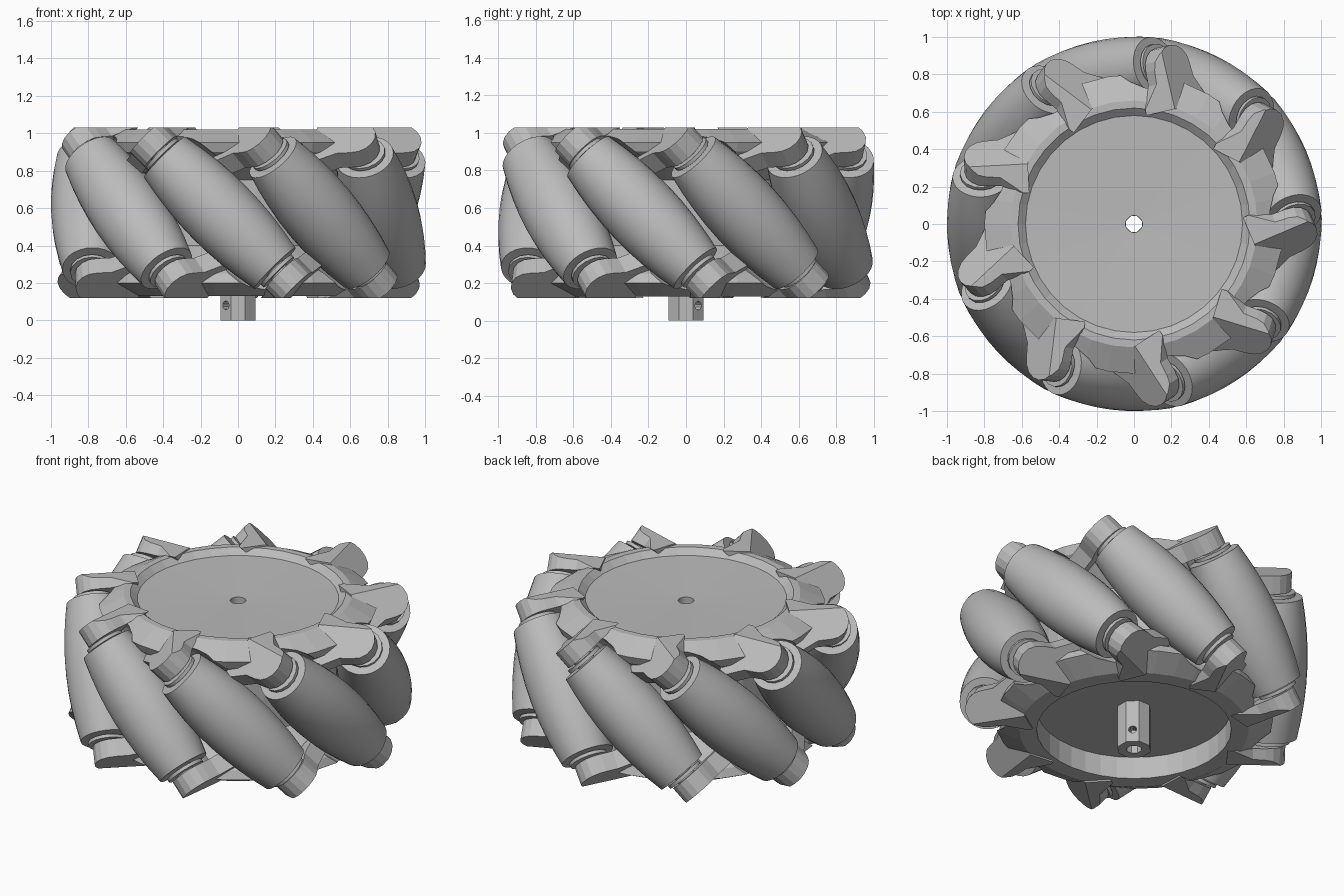
import bpy, bmesh, math
from mathutils import Matrix, Vector

if "Cube" in bpy.data.objects:
    bpy.data.objects.remove(bpy.data.objects["Cube"])

grey = bpy.data.materials.new("plain_grey")
grey.diffuse_color = (0.5, 0.5, 0.5, 1)
grey.use_nodes = True
grey.node_tree.nodes["Principled BSDF"].inputs["Base Color"].default_value = grey.diffuse_color
N, AXIS_R, MID_Z, LOW, HIGH = 9, 0.80, 0.575, 0.12, 1.03


def finish(name, bm, smooth=None):
    bmesh.ops.recalc_face_normals(bm, faces=bm.faces)
    me = bpy.data.meshes.new(name)
    bm.to_mesh(me)
    bm.free()
    ob = bpy.data.objects.new(name, me)
    bpy.context.collection.objects.link(ob)
    me.materials.append(grey)
    bpy.ops.object.select_all(action='DESELECT')
    ob.select_set(True)
    bpy.context.view_layer.objects.active = ob
    if smooth:
        bpy.ops.object.shade_smooth_by_angle(angle=math.radians(smooth))
    return ob


def lathe(name, prof, n, mat=Matrix(), closed=False, smooth=None, turn=0):
    """Spin (radius, height) points about local z; closed joins last to first."""
    bm = bmesh.new()
    rings = [[bm.verts.new(mat @ Vector((r * math.cos(turn + math.tau * i / n),
                                         r * math.sin(turn + math.tau * i / n), z)))
              for i in range(n)] for r, z in prof]
    pairs = list(zip(rings, rings[1:]))
    if closed:
        pairs.append((rings[-1], rings[0]))
    else:
        bm.faces.new(rings[0])
        bm.faces.new(rings[-1])
    for a, b in pairs:
        for i in range(n):
            j = (i + 1) % n
            bm.faces.new((a[i], a[j], b[j], b[i]))
    return finish(name, bm, smooth)


def cut(ob, cutter):
    m = ob.modifiers.new("cut", 'BOOLEAN')
    m.operation, m.solver, m.object = 'DIFFERENCE', 'EXACT', cutter
    bpy.context.view_layer.objects.active = ob
    bpy.ops.object.modifier_apply(modifier=m.name)
    bpy.data.objects.remove(cutter)


def frame(k):
    """Local x points outward, local z runs along the 45 degree roller axis."""
    a = math.radians(-97 + 360 / N * k)
    out = Vector((math.cos(a), math.sin(a), 0))
    ax = Vector((math.sin(a), -math.cos(a), 1)).normalized()
    m = Matrix((out, ax.cross(out), ax)).transposed().to_4x4()
    m.translation = out * AXIS_R + Vector((0, 0, MID_Z))
    return m


def barrel(half, extra):
    """Roller profile that keeps the wheel rim round."""
    pts = []
    for i in range(9):
        t = i / 4 - 1
        s = half * t
        pts.append((1.0 - math.sqrt(AXIS_R ** 2 + s * s / 2) + extra + 0.009 * t * t, s))
    return pts


def bracket(name, mat, sign):
    """Rounded ear holding one roller end, trimmed flush with the wheel faces."""
    r = 0.115
    pts = [(r * math.cos(t) - 0.025, r * math.sin(t))
           for t in [math.radians(-90 + 22.5 * i) for i in range(9)]]
    pts += [(-0.10, 0.12), (-0.25, 0.20), (-0.25, -0.20), (-0.10, -0.12)]
    bm = bmesh.new()
    ends = [[bm.verts.new(mat @ Vector((x, y, sign * s))) for x, y in pts]
            for s in (0.46, 0.57)]
    bm.faces.new(ends[0])
    bm.faces.new(ends[1])
    for i in range(len(pts)):
        j = (i + 1) % len(pts)
        bm.faces.new((ends[0][i], ends[0][j], ends[1][j], ends[1][i]))
    for z, n in ((LOW, -1), (HIGH, 1)):
        res = bmesh.ops.bisect_plane(bm, geom=bm.verts[:] + bm.edges[:] + bm.faces[:],
                                     plane_co=(0, 0, z), plane_no=(0, 0, n), clear_outer=True)
        edges = [e for e in res['geom_cut'] if isinstance(e, bmesh.types.BMEdge)]
        if edges:
            bmesh.ops.holes_fill(bm, edges=edges, sides=0)
    finish(name, bm)


# Hub: dished top, open cavity below, bevelled flanges, waist that clears the rollers
hub = lathe("hub", [(0.045, 0.97), (0.58, 0.985), (0.62, 1.02), (0.66, 1.02), (0.80, 0.95),
                    (0.78, 0.90), (0.57, 0.75), (0.57, 0.40), (0.78, 0.25), (0.80, 0.20),
                    (0.66, 0.13), (0.56, 0.13), (0.56, 0.27), (0.045, 0.27)], 36, closed=True)
for k in range(N):
    cut(hub, lathe("cutter", barrel(0.46, 0.02), 20, frame(k)))

# Drive shaft with bore and cross-drilled set-screw hole
shaft = lathe("shaft", [(0.045, 0), (0.10, 0), (0.10, 0.30), (0.045, 0.30)], 8,
              closed=True, turn=math.pi / 8)
drill = Matrix.Translation((0, 0, 0.08)) @ Matrix.Rotation(math.pi / 4, 4, 'Z') \
    @ Matrix.Rotation(math.pi / 2, 4, 'Y')
cut(shaft, lathe("cutter", [(0.024, -0.2), (0.024, 0.2)], 10, drill))

# Rollers, axles, washers and end brackets
for k in range(N):
    m = frame(k)
    lathe(f"roller_{k}", barrel(0.42, 0), 28, m, smooth=40)
    lathe(f"axle_{k}", [(0.06, -0.5), (0.06, 0.5)], 12, m, smooth=40)
    for sign, side in ((1, "top"), (-1, "bottom")):
        lathe(f"washer_{side}_{k}", [(0.115, sign * 0.43), (0.115, sign * 0.45)], 16, m, smooth=40)
        bracket(f"bracket_{side}_{k}", m, sign)
